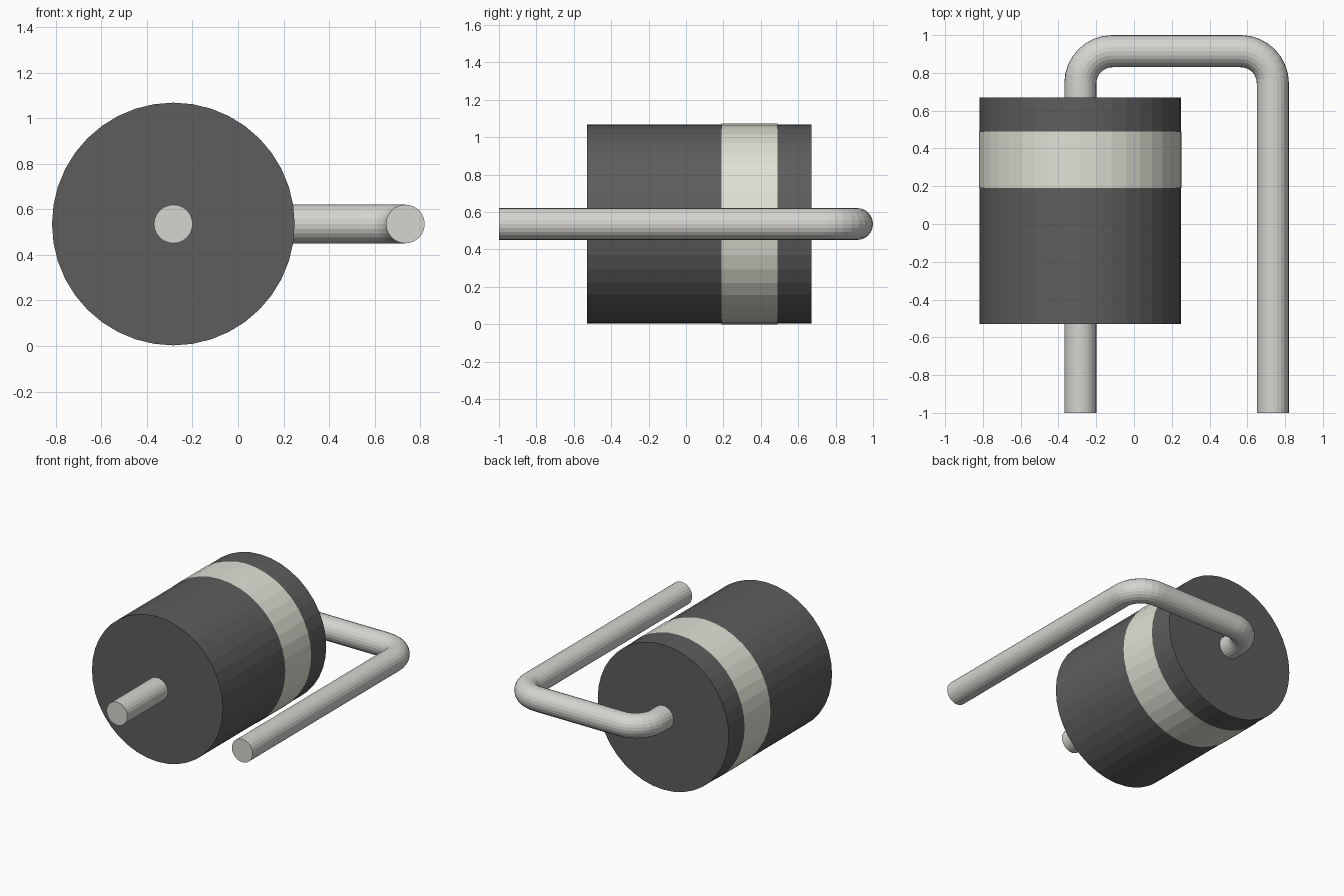
import bpy, math

if "Cube" in bpy.data.objects:
    bpy.data.objects.remove(bpy.data.objects["Cube"])

CX, CZ = -0.284, 0.536      # body axis
LX = 0.735                  # axis of the folded lead
R_LEAD, R_BEND, Y_TOP = 0.085, 0.17, 0.915
SIDES = 40


def material(name, color):
    m = bpy.data.materials.new(name)
    m.diffuse_color = (*color, 1)
    m.use_nodes = True
    m.node_tree.nodes["Principled BSDF"].inputs["Base Color"].default_value = m.diffuse_color
    return m


dark = material("dark_plastic", (0.11, 0.11, 0.11))
pale = material("pale_band", (0.76, 0.75, 0.67))
metal = material("metal", (0.67, 0.66, 0.63))


def drum(name, radius, y0, y1, mat, caps="NGON"):
    bpy.ops.mesh.primitive_cylinder_add(
        vertices=SIDES, radius=radius, depth=y1 - y0, end_fill_type=caps,
        location=(CX, (y0 + y1) / 2, CZ), rotation=(math.pi / 2, 0, 0))
    ob = bpy.context.object
    ob.name = name
    ob.data.materials.append(mat)
    return ob


def wire(name, path):
    cu = bpy.data.curves.new(name, "CURVE")
    cu.dimensions = "3D"
    cu.bevel_depth = R_LEAD
    cu.bevel_resolution = 10
    cu.use_fill_caps = True
    sp = cu.splines.new("POLY")
    sp.points.add(len(path) - 1)
    for p, (x, y) in zip(sp.points, path):
        p.co = (x, y, CZ, 1)
    sp.use_smooth = False
    ob = bpy.data.objects.new(name, cu)
    bpy.context.collection.objects.link(ob)
    bpy.ops.object.select_all(action="DESELECT")
    ob.select_set(True)
    bpy.context.view_layer.objects.active = ob
    bpy.ops.object.convert(target="MESH")
    ob = bpy.context.object
    ob.data.materials.append(metal)


def bend(cx, a0, a1, n=8):
    pts = []
    for i in range(n + 1):
        a = math.radians(a0 + (a1 - a0) * i / n)
        pts.append((cx + R_BEND * math.cos(a), Y_TOP - R_BEND + R_BEND * math.sin(a)))
    return pts


# Cylindrical body and polarity band wrapped around it
drum("body", 0.533, -0.53, 0.67, dark)
band = drum("polarity_band", 0.536, 0.19, 0.49, pale, "NOTHING")

# Short straight lead at the front
wire("short_lead", [(CX, -1), (CX, -0.525)])

# Long lead folded back alongside the body
wire("folded_lead", [(CX, 0.665)]
     + bend(CX + R_BEND, 180, 90)
     + bend(LX - R_BEND, 90, 0)
     + [(LX, -1)])
